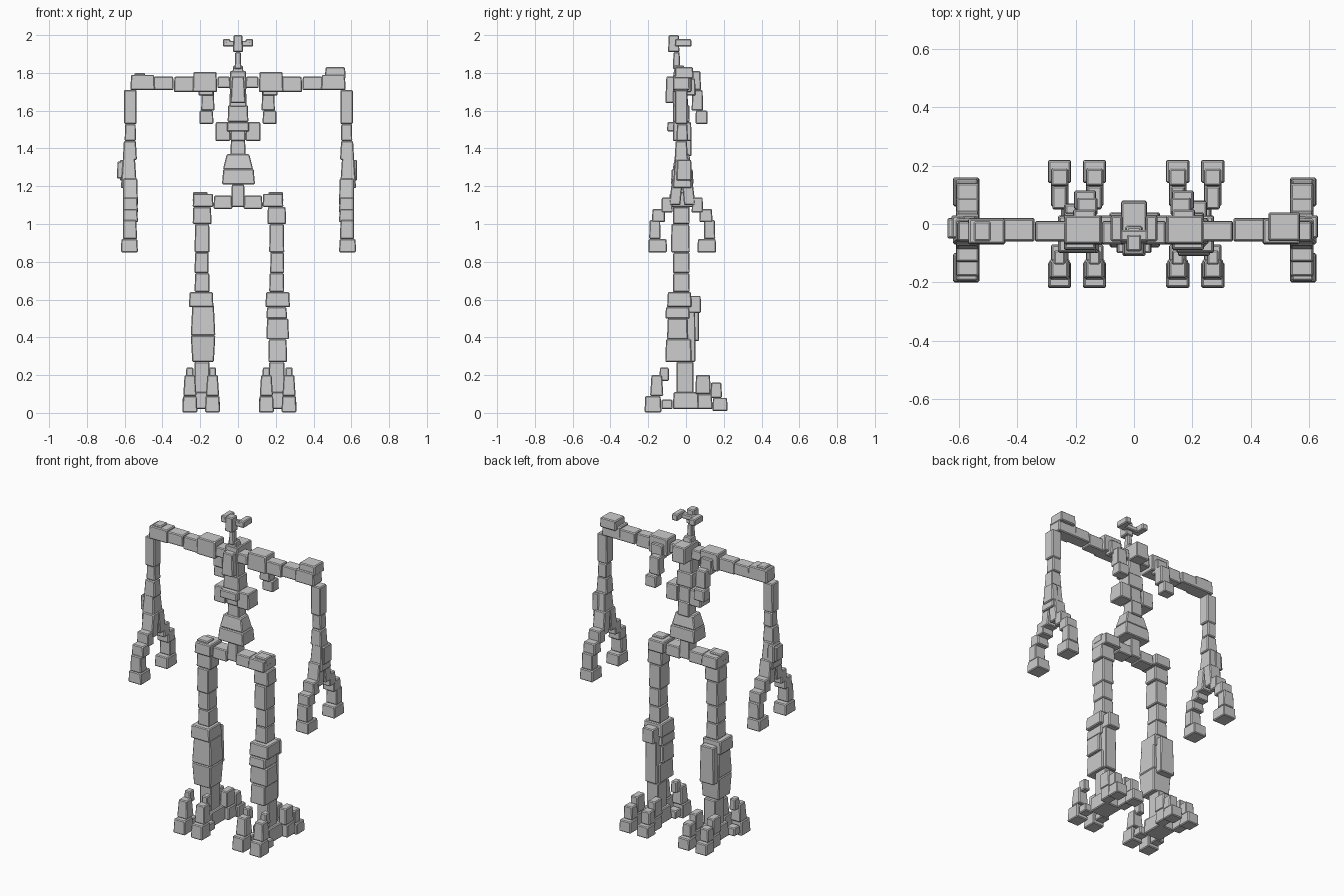
import bpy
import bmesh

CM = 0.01  # part sizes below are in hundredths of a unit

cube = bpy.data.objects.get("Cube")
if cube:
    bpy.data.objects.remove(cube, do_unlink=True)

stone = bpy.data.materials.new("stone_grey")
stone.use_nodes = True
grey = (0.6, 0.6, 0.6, 1.0)
stone.diffuse_color = grey
stone.node_tree.nodes["Principled BSDF"].inputs["Base Color"].default_value = grey


def block(name, x, y, z, top=0.94, bottom=1.0, lean=(0, 0)):
    """Chipped block filling the x, y and z ranges, with scaled ends and a leaning top."""
    bm = bmesh.new()
    bmesh.ops.create_cube(bm, size=1.0)
    centre = [(r[0] + r[1]) / 2 * CM for r in (x, y, z)]
    size = [abs(r[1] - r[0]) * CM for r in (x, y, z)]
    for v in bm.verts:
        upper = v.co.z > 0
        scale = top if upper else bottom
        for axis in range(2):
            shift = lean[axis] * CM if upper else 0
            v.co[axis] = centre[axis] + v.co[axis] * size[axis] * scale + shift
        v.co.z = centre[2] + v.co.z * size[2]
    mesh = bpy.data.meshes.new(name)
    bm.to_mesh(mesh)
    bm.free()
    mesh.materials.append(stone)
    obj = bpy.data.objects.new(name, mesh)
    bpy.context.collection.objects.link(obj)
    bevel = obj.modifiers.new("chipped_edges", "BEVEL")
    bevel.width = 0.005
    bevel.segments = 1
    return obj


def sided(name, side, centre, x, y, z, **shape):
    """Block whose x range is measured outward from a limb's centre line."""
    label = ("left_" if side > 0 else "right_") + name
    return block(label, [side * (centre + v) for v in x], y, z, **shape)


# Head, with a small wing on either side
block("head", (-2.6, 2.6), (-9.5, -3.5), (91, 100), top=0.8, lean=(0, -0.8))
block("head_bar", (-5, 5), (-6, -2), (94, 97))
bpy.data.objects.remove(bpy.data.objects["head"])
bpy.data.objects.remove(bpy.data.objects["head_bar"])
block("head", (-2.6, 2.6), (-9.5, -3.5), (191, 200), top=0.9)
block("head_bar", (-7, 7), (-6, -2), (194, 197))
for side in (1, -1):
    sided("head_wing", side, 6, (-2, 2), (-6, 3), (194, 198))
block("upper_neck", (-1.8, 1.8), (-7, -3), (182, 191), top=0.8)
block("lower_neck", (-3.5, 3.5), (-7, 0), (176, 184), top=0.7)

# Chest and spine
block("collar", (-4.5, 4.5), (-7, 8), (171, 181))
block("breastplate", (-4, 4), (-11, -5), (164, 178), top=0.8)
block("upper_chest", (-4.5, 4.5), (-7, 1), (162, 176))
block("lower_chest", (-5.5, 5.5), (-7, 2), (154, 163))
block("chest_base", (-4, 4), (-6, 2), (144, 154))
for side in (1, -1):
    sided("rib", side, 8, (-4, 4), (-7, 3), (144, 154))
block("rib_bar", (-6, 6), (-10, -5), (149, 154))
block("upper_waist", (-4, 4), (-5, 3), (136, 145))
block("middle_waist", (-8, 8), (-7, 3), (129, 137), top=0.75)
block("lower_waist", (-8.5, 9), (-8, 4), (121, 129), top=0.92)
block("tail_spine", (-3.5, 3.5), (-6, 2), (109, 121))

# Hips, arms and hands
for side in (1, -1):
    sided("inner_hip", side, 8, (-5, 5), (-7, 2), (108, 115))
    sided("outer_hip", side, 18, (-5, 6), (-9, 4), (109, 116))
    sided("hip_cap", side, 20, (-4, 4), (-7, 0), (112, 117))

    sided("collar_joint", side, 7, (-3, 4), (-7, 1), (172, 178))
    sided("inner_shoulder", side, 17, (-6, 7), (-7, 3), (170, 180.5))
    sided("shoulder_link", side, 28, (-5, 6), (-6, 1), (170, 178))
    sided("outer_shoulder", side, 39, (-5, 6), (-6, 2), (171, 178))
    sided("shoulder_end", side, 50, (-6, 7), (-7, 2), (171, 179))
    sided("blade_joint", side, 17, (-4, 4), (0, 5), (168, 177))
    sided("upper_blade", side, 16, (-3.5, 3.5), (3, 9), (160, 171))
    sided("lower_blade", side, 16, (-3, 4.5), (5, 11.5), (153, 160))

    arm = 57.5 if side > 0 else 57
    sided("upper_arm", side, arm, (-3.5, 3.5), (-6, 1), (153, 171), bottom=0.95)
    sided("elbow", side, arm, (-3, 3), (-5, 1), (144, 153))
    sided("lower_elbow", side, arm, (-3.5, 4), (-6, 1), (134, 144), top=0.85)
    sided("forearm", side, arm, (-3.5, 5), (-7, 3), (119, 135), top=0.75)
    sided("forearm_plate", side, arm, (1, 5.5), (-5, 3), (123, 134))
    for end, facing in (("front", -1), ("back", 1)):
        def reach(inner, outer):
            return (-2 + facing * inner, -2 + facing * outer)

        sided(end + "_wrist", side, arm, (-4, 4), reach(1, 7), (110, 124),
              lean=(0, -facing * 1.5))
        sided(end + "_palm", side, arm, (-4, 4), reach(5, 11), (106, 114))
        sided(end + "_knuckle", side, arm, (-4, 4), reach(9, 16), (101, 108))
        sided(end + "_finger", side, arm, (-3.5, 4), reach(11.5, 17.5), (92, 102))
        sided(end + "_fingertip", side, arm, (-4, 5), reach(8, 18), (85, 92))
block("left_shoulder_cap", (46, 57), (-6, 4), (177, 183))
block("right_shoulder_cap", (-55, -49), (-6, 1), (176, 180))
block("right_forearm_spur", (-64, -60), (-5, 2), (124, 133))

# Legs and feet
for side in (1, -1):
    leg = 20.5 if side > 0 else 19
    sided("upper_thigh", side, leg, (-5, 5), (-7, 2), (100, 109))
    sided("thigh", side, leg, (-4, 4), (-8, 2), (85, 100))
    sided("lower_thigh", side, leg, (-3.5, 4), (-7, 2), (74, 85))
    sided("knee_link", side, leg, (-4, 4), (-7, 2), (64, 74))
    sided("knee", side, leg, (-6, 7), (-10, 3), (56, 64))
    sided("ankle", side, leg, (-4, 4), (-5, 4), (10, 27), top=1)
    sided("heel", side, leg, (-6, 6), (-7, 7), (2, 11))
    for column in (-1, 1):
        toe = leg + column * 6 + 0.5
        kind = "outer_" if column > 0 else "inner_"
        sided(kind + "front_toe", side, toe, (-4, 4), (-22, -13), (0.3, 9), top=0.9)
        sided(kind + "front_toe_top", side, toe, (-3.5, 3.5), (-19, -12), (9, 20), top=0.8)
        sided(kind + "front_toe_peg", side, toe, (-2, 2), (-14, -9), (17, 24))
        sided(kind + "front_web", side, toe, (-3, 3), (-13, -7), (2, 7))
        sided(kind + "back_toe", side, toe, (-4, 4), (14, 22), (1, 8))
        sided(kind + "back_toe_top", side, toe, (-3, 3), (13, 19), (8, 16))
        sided(kind + "back_knuckle", side, toe, (-2.5, 2.5), (5, 13), (10, 20))
        sided(kind + "back_web", side, toe, (-3, 3), (6, 14), (2, 10))

# Shins: the left is stacked from plates, the right is one heavy bulge
block("left_shin_collar", (15, 26), (-11, 2), (50, 56))
block("left_shin", (15, 27), (-10, 1), (39, 50))
block("left_shin_base", (16, 26), (-11, 3), (27, 39))
block("left_upper_calf", (17, 25), (0, 8), (53, 62))
block("left_calf", (17, 25), (0, 5), (27, 54))
block("right_shin", (-25, -12), (-10, 3), (41, 57), top=0.88)
block("right_shin_base", (-25, -12), (-10, 3), (27, 41), bottom=0.88, top=1)
block("right_calf", (-24, -14), (1, 7), (38, 61), top=0.9)
